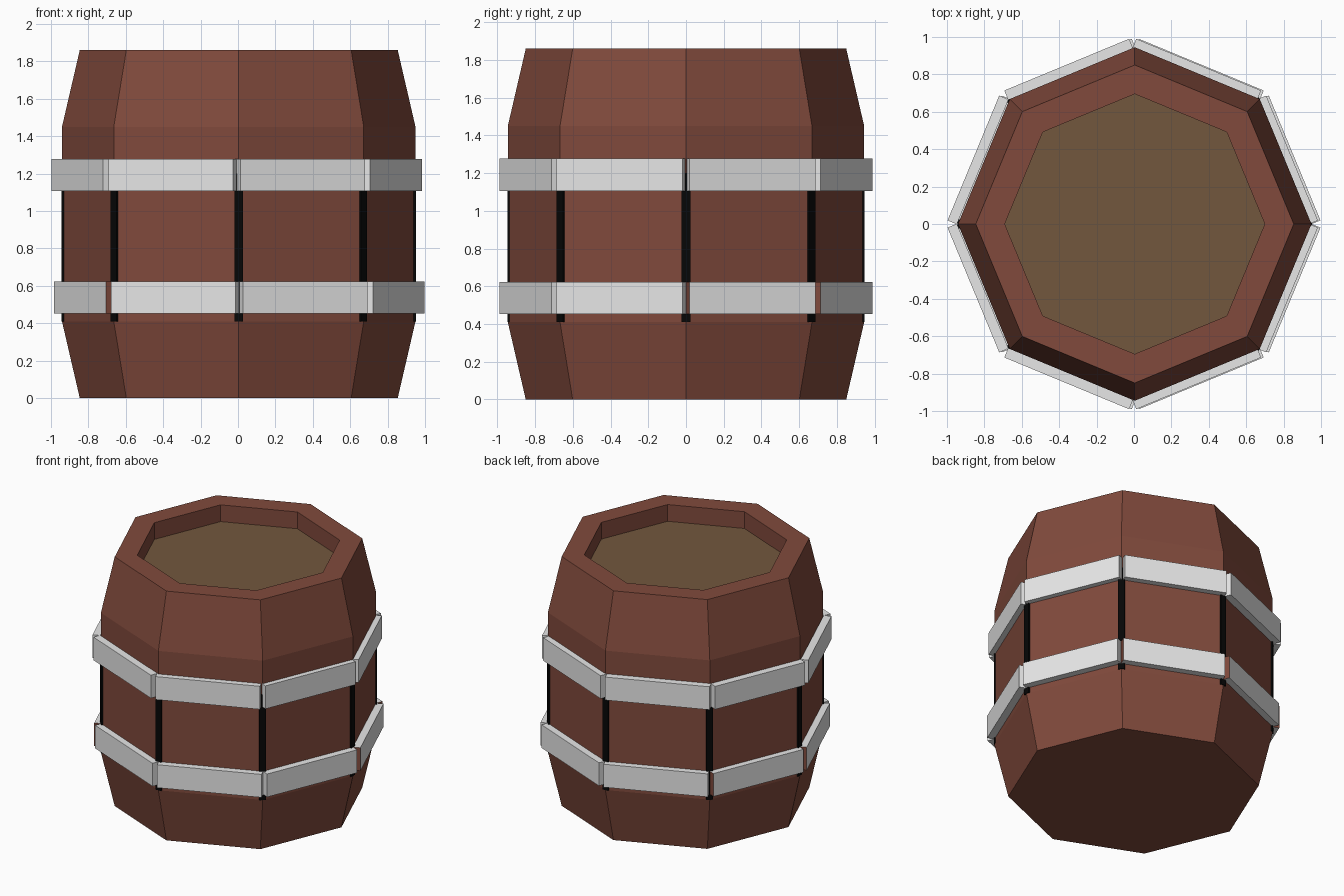
import bpy, bmesh, math
from mathutils import Matrix, Vector

if "Cube" in bpy.data.objects:
    bpy.data.objects.remove(bpy.data.objects["Cube"])

SIDES = 8
STEP = 2 * math.pi / SIDES
R = 0.945                      # widest corner radius of the barrel
CX = 0.004                     # slight sideways offset of the body


def material(name, rgb):
    m = bpy.data.materials.new(name)
    m.diffuse_color = (*rgb, 1)
    m.use_nodes = True
    m.node_tree.nodes["Principled BSDF"].inputs["Base Color"].default_value = m.diffuse_color
    return m


wood = material("red_brown_wood", (0.218, 0.068, 0.045))
lid = material("olive_lid", (0.171, 0.096, 0.047))
metal = material("light_grey_metal", (0.8, 0.8, 0.8))
black = material("black_seam", (0.002, 0.002, 0.002))


def finish(bm, name, mats):
    me = bpy.data.meshes.new(name)
    bm.to_mesh(me)
    bm.free()
    for m in mats:
        me.materials.append(m)
    ob = bpy.data.objects.new(name, me)
    bpy.context.collection.objects.link(ob)
    return ob


def add_plate(bm, radius, angle, size, z, cx):
    """Box of size (thickness, length, height) facing outward at an angle."""
    mat = (Matrix.Translation((cx, 0, z)) @ Matrix.Rotation(angle, 4, 'Z')
           @ Matrix.Translation((radius, 0, 0)) @ Matrix.Diagonal((*size, 1)))
    verts = bmesh.ops.create_cube(bm, size=1, matrix=mat)["verts"]
    return {f for v in verts for f in v.link_faces}


# Barrel body: octagonal rings with a recessed lid
bm = bmesh.new()
profile = [(0.85, 0), (R, 0.41), (R, 1.45), (0.85, 1.86), (0.695, 1.86), (0.695, 1.735)]
rings = [[bm.verts.new((CX + r * math.cos(i * STEP), r * math.sin(i * STEP), z))
          for i in range(SIDES)] for r, z in profile]
for a, b in zip(rings, rings[1:]):
    for i in range(SIDES):
        j = (i + 1) % SIDES
        bm.faces.new((a[i], a[j], b[j], b[i]))
bm.faces.new(rings[0][::-1])
bm.faces.new(rings[-1]).material_index = 1
finish(bm, "barrel_body", [wood, lid])

# Black seams on the corners between the staves
bm = bmesh.new()
for i in range(SIDES):
    add_plate(bm, R - 0.008, i * STEP, (0.02, 0.046, 0.79), 0.805, CX)
finish(bm, "stave_seams", [black])

# Two hoops of eight separate plates; some lower plate ends are bare wood colour
for name, z, height, cx in (("lower_hoop", 0.538, 0.172, 0.007),
                            ("upper_hoop", 1.192, 0.172, -0.007)):
    bm = bmesh.new()
    for i in range(SIDES):
        ang = (i + 0.5) * STEP
        faces = add_plate(bm, 0.895, ang, (0.054, 0.722, height), z, cx)
        tangent = Vector((-math.sin(ang), math.cos(ang), 0))
        for f in faces:
            f.normal_update()
            d = f.normal.dot(tangent)
            if name == "lower_hoop" and ((i < 5 and d < -0.9) or (i == 4 and d > 0.9)):
                f.material_index = 1
    finish(bm, name, [metal, wood])
